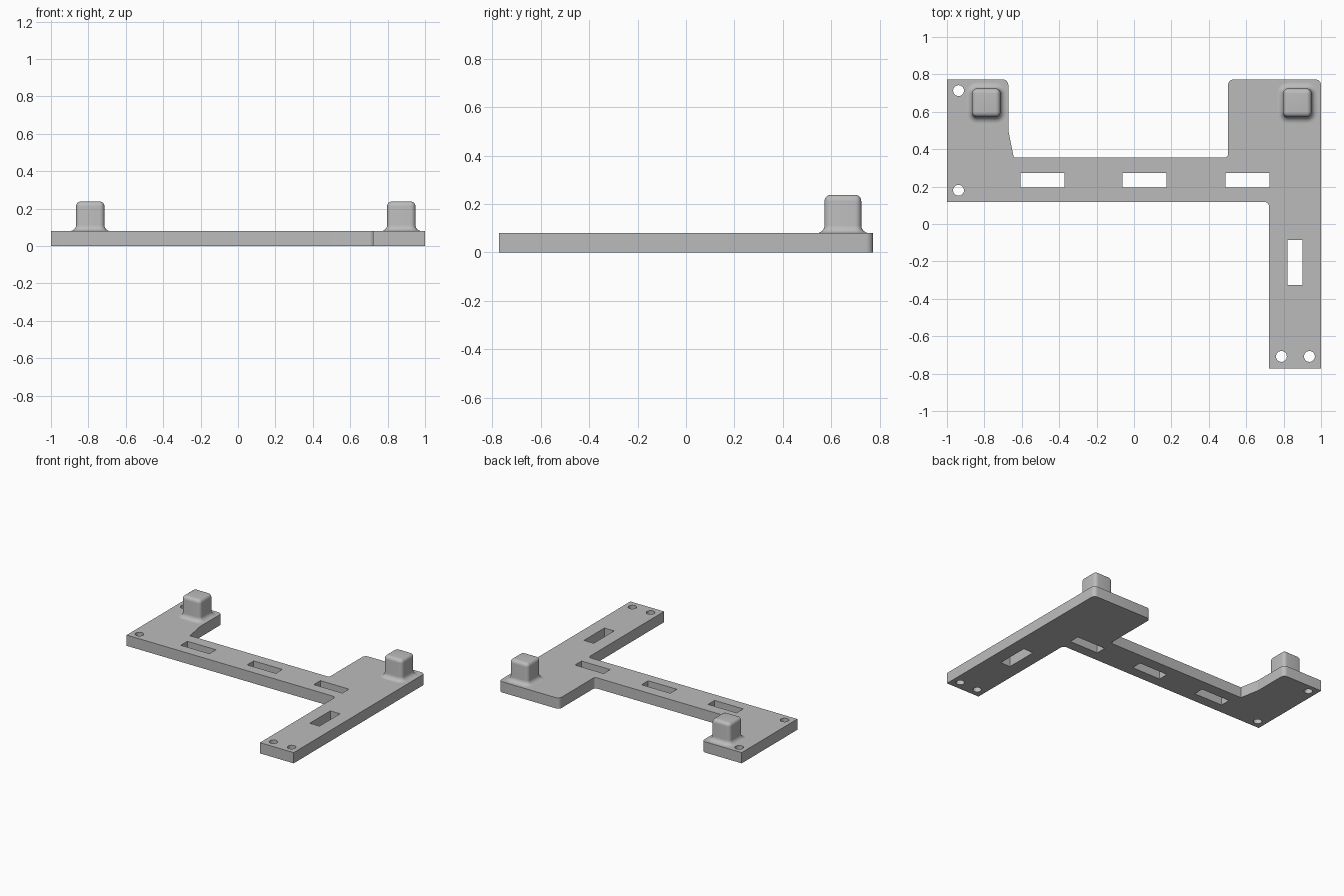
import bpy, bmesh, math
from mathutils import Vector

if "Cube" in bpy.data.objects:
    bpy.data.objects.remove(bpy.data.objects["Cube"])

grey = bpy.data.materials.new("light_grey")
grey.diffuse_color = (0.5, 0.5, 0.5, 1)
grey.use_nodes = True
grey.node_tree.nodes["Principled BSDF"].inputs["Base Color"].default_value = grey.diffuse_color


def rounded(corners, steps=6):
    """Outline from (x, y, radius) corners, each rounded by an arc."""
    pts = []
    for i, (x, y, r) in enumerate(corners):
        p = Vector((x, y))
        if r <= 0:
            pts.append(p)
            continue
        a = (Vector(corners[i - 1][:2]) - p).normalized()
        b = (Vector(corners[(i + 1) % len(corners)][:2]) - p).normalized()
        half = a.angle(b) / 2
        centre = p + (a + b).normalized() * r / math.sin(half)
        start = p + a * r / math.tan(half) - centre
        end = p + b * r / math.tan(half) - centre
        sweep = start.angle(end)
        for k in range(steps + 1):
            t = k / steps
            pts.append(centre + (start * math.sin((1 - t) * sweep)
                                 + end * math.sin(t * sweep)) / math.sin(sweep))
    return pts


def rect(x0, x1, y0, y1):
    return [(x0, y0), (x1, y0), (x1, y1), (x0, y1)]


def circle(x, y, r=0.029, n=32):
    return [(x + r * math.cos(2 * math.pi * k / n),
             y + r * math.sin(2 * math.pi * k / n)) for k in range(n)]


def finish(bm, name):
    bmesh.ops.recalc_face_normals(bm, faces=bm.faces[:])
    mesh = bpy.data.meshes.new(name)
    bm.to_mesh(mesh)
    bm.free()
    mesh.materials.append(grey)
    ob = bpy.data.objects.new(name, mesh)
    bpy.context.collection.objects.link(ob)
    bpy.ops.object.select_all(action='DESELECT')
    ob.select_set(True)
    bpy.context.view_layer.objects.active = ob
    bpy.ops.object.shade_smooth_by_angle(angle=math.radians(30))


# Base plate: outline with slots and screw holes, extruded upwards
T = 0.08
outline = rounded([
    (-1, 0.118, 0), (0.722, 0.118, 0.025), (0.722, -0.773, 0), (1, -0.773, 0),
    (1, 0.773, 0.03), (0.503, 0.773, 0.03), (0.503, 0.355, 0.02),
    (-0.643, 0.355, 0), (-0.672, 0.5, 0.04), (-0.672, 0.773, 0.03), (-1, 0.773, 0)])
slots = [rect(x, x + 0.236, 0.195, 0.272) for x in (-0.608, -0.061, 0.488)]
slots.append(rect(0.82, 0.9, -0.326, -0.085))
holes = [circle(*p) for p in ((-0.938, 0.713), (-0.938, 0.18),
                              (0.788, -0.708), (0.938, -0.708))]
bm = bmesh.new()
for loop in [outline] + slots + holes:
    vs = [bm.verts.new((p[0], p[1], 0)) for p in loop]
    for i, v in enumerate(vs):
        bm.edges.new((vs[i - 1], v))
bmesh.ops.triangle_fill(bm, use_beauty=True, use_dissolve=False, edges=bm.edges[:])
top = bmesh.ops.extrude_face_region(bm, geom=bm.faces[:], use_keep_orig=True)["geom"]
bmesh.ops.translate(bm, vec=(0, 0, T),
                    verts=[g for g in top if isinstance(g, bmesh.types.BMVert)])
finish(bm, "base_plate")


# Pegs: rounded square post with a flared foot and a rounded top
def peg(name, cx, cy, half=0.076, r=0.026, height=0.238, flare=0.032, n=6):
    quarter = [k / n * math.pi / 2 for k in range(n + 1)]
    profile = [(flare * (1 - math.sin(a)), T + flare * (1 - math.cos(a))) for a in quarter]
    profile += [(r * (math.cos(a) - 1), height - r * (1 - math.sin(a))) for a in quarter]
    bm = bmesh.new()
    rings = []
    for off, z in profile:
        ring = []
        for q, (sx, sy) in enumerate(((1, 1), (-1, 1), (-1, -1), (1, -1))):
            for a in quarter:
                a += q * math.pi / 2
                ring.append(bm.verts.new((cx + sx * (half - r) + (r + off) * math.cos(a),
                                          cy + sy * (half - r) + (r + off) * math.sin(a), z)))
        rings.append(ring)
    for lo, hi in zip(rings, rings[1:]):
        for i in range(len(lo)):
            bm.faces.new((lo[i - 1], lo[i], hi[i], hi[i - 1]))
    bm.faces.new(rings[-1])
    bmesh.ops.remove_doubles(bm, verts=bm.verts[:], dist=1e-5)
    finish(bm, name)


peg("left_peg", -0.79, 0.648)
peg("right_peg", 0.873, 0.648)
